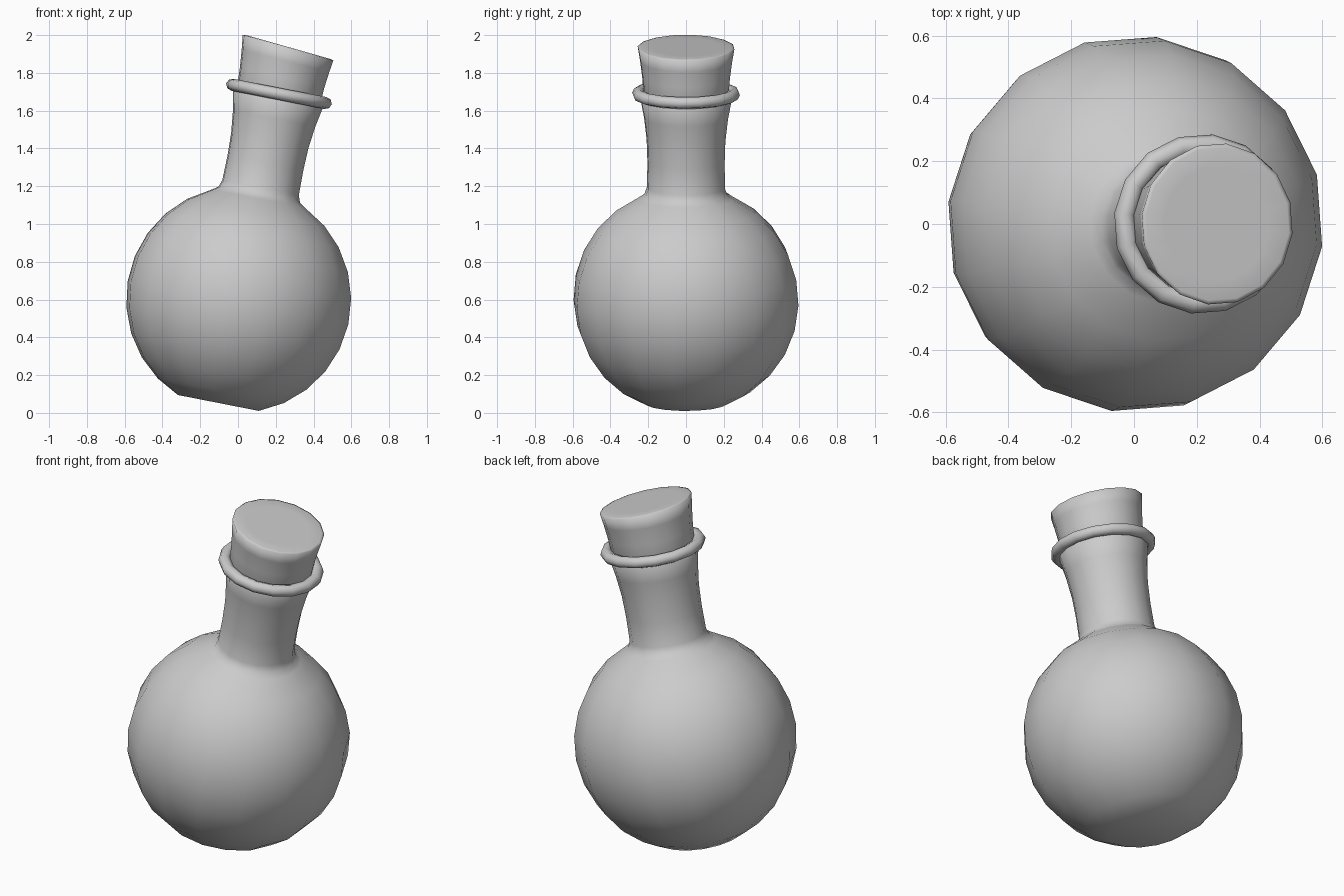
import bpy, bmesh
from math import sin, cos, radians, pi
from mathutils import Matrix, Vector

if "Cube" in bpy.data.objects:
    bpy.data.objects.remove(bpy.data.objects["Cube"])

SIDES = 16
PHASE = radians(-7)
TILT = Matrix.Translation((-0.105, 0, 0.048)) @ Matrix.Rotation(radians(11.1), 4, 'Y')


def lathe(name, profile, closed=False, shear=None):
    """Revolve (radius, height) points around the leaning flask axis."""
    bm = bmesh.new()
    rings = []
    for r, h in profile:
        ring = []
        for i in range(SIDES):
            a = PHASE + 2 * pi * i / SIDES
            p = Vector((r * cos(a), r * sin(a), h))
            if shear:
                p = shear(p)
            ring.append(bm.verts.new(TILT @ p))
        rings.append(ring)
    pairs = list(zip(rings, rings[1:]))
    if closed:
        pairs.append((rings[-1], rings[0]))
    for a, b in pairs:
        for i in range(SIDES):
            j = (i + 1) % SIDES
            bm.faces.new((a[i], a[j], b[j], b[i]))
    if not closed:
        bm.faces.new(rings[0][::-1])
        bm.faces.new(rings[-1])
    bmesh.ops.recalc_face_normals(bm, faces=bm.faces)
    mesh = bpy.data.meshes.new(name)
    bm.to_mesh(mesh)
    bm.free()
    for f in mesh.polygons:
        f.use_smooth = True
    ob = bpy.data.objects.new(name, mesh)
    bpy.context.collection.objects.link(ob)
    return ob


# Round flask body with flat base, running up into a flaring neck
R, CENTRE, STEPS = 0.6, 0.563, 10
angles = [radians(-68.5 + 133.5 * i / STEPS) for i in range(STEPS + 1)]
body = [(R * cos(a), CENTRE + R * sin(a)) for a in angles]
neck = [(0.222, 1.128), (0.208, 1.165), (0.206, 1.3), (0.21, 1.42),
        (0.224, 1.54), (0.245, 1.65), (0.23, 1.67)]
lathe("flask_body", body + neck)

# Rounded lip ring
lip = [(0.253 + 0.034 * cos(2 * pi * k / 8), 1.672 + 0.032 * sin(2 * pi * k / 8))
       for k in range(8)]
lathe("flask_lip", lip, closed=True)


# Tapered cork whose top is cut at a slight extra slant
def slant(p):
    t = max(0, (p.z - 1.66) / 0.263)
    return Vector((p.x * (1 - 0.03 * t), p.y, p.z - 0.08 * t * p.x))


lathe("cork", [(0.2, 1.6), (0.226, 1.66), (0.234, 1.76), (0.246, 1.85),
               (0.258, 1.921), (0.245, 1.925), (0.18, 1.925)], shear=slant)
